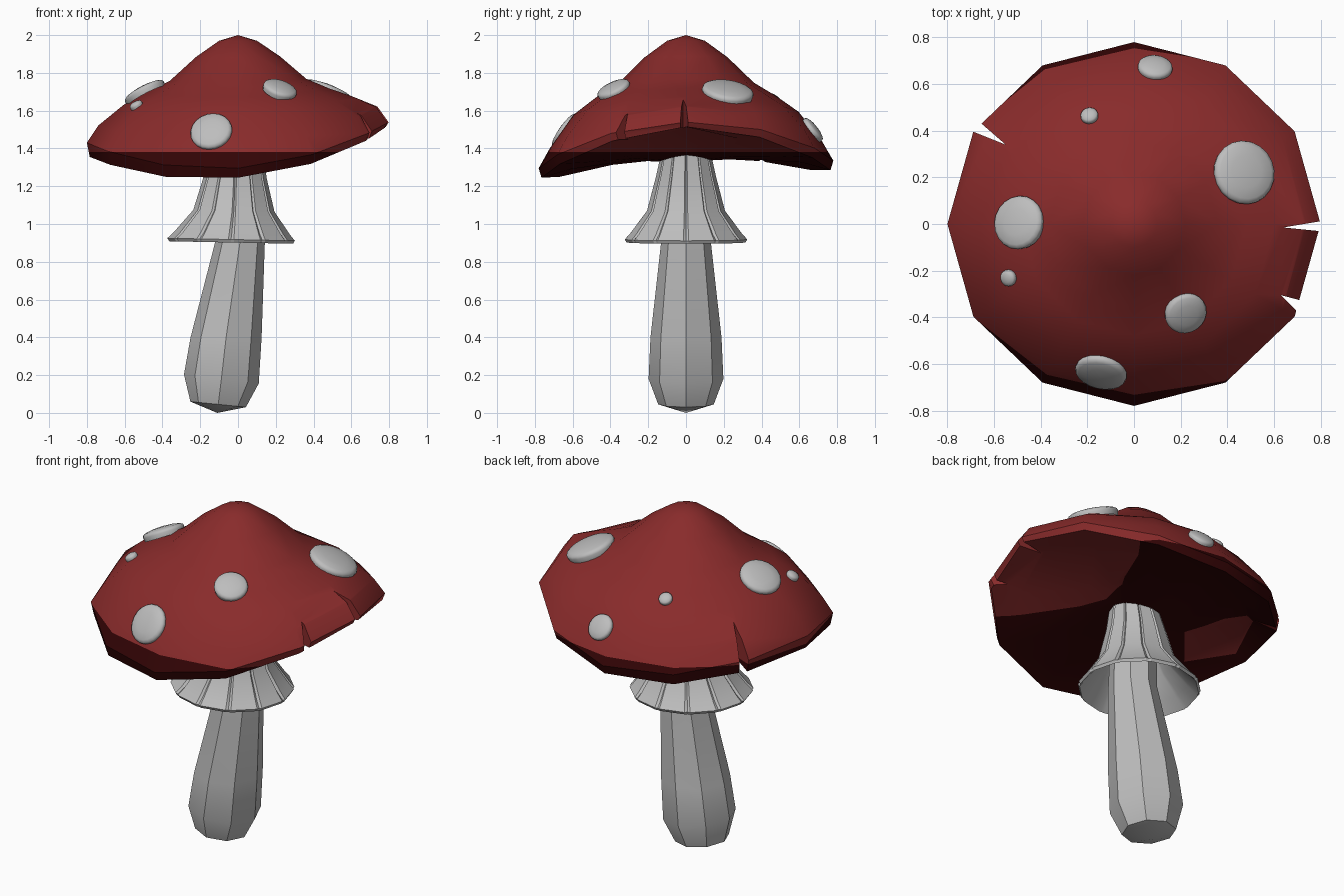
import bpy, bmesh, math
from mathutils import Vector
from mathutils.bvhtree import BVHTree

if "Cube" in bpy.data.objects:
    bpy.data.objects.remove(bpy.data.objects["Cube"])


def material(name, rgb):
    m = bpy.data.materials.new(name)
    m.diffuse_color = (*rgb, 1)
    m.use_nodes = True
    m.node_tree.nodes["Principled BSDF"].inputs["Base Color"].default_value = m.diffuse_color
    return m


RED = material("cap red", (0.25, 0.024, 0.024))
DARK = material("dark red", (0.032, 0.0012, 0.0015))
PALE = material("pale grey", (0.51, 0.51, 0.51))


def add_object(name, bm, *mats):
    bmesh.ops.recalc_face_normals(bm, faces=bm.faces)
    me = bpy.data.meshes.new(name)
    bm.to_mesh(me)
    bm.free()
    for m in mats:
        me.materials.append(m)
    ob = bpy.data.objects.new(name, me)
    bpy.context.collection.objects.link(ob)
    return ob


def loft(rings, start=None, end=None):
    """Skin closed rings; start/end close the ends with a pole point."""
    bm = bmesh.new()
    vs = [[bm.verts.new(p) for p in r] for r in rings]
    n = len(vs[0])
    for a, b in zip(vs, vs[1:]):
        for i in range(n):
            j = (i + 1) % n
            bm.faces.new((a[i], a[j], b[j], b[i]))
    for pole, ring in ((start, vs[0]), (end, vs[-1])):
        if pole:
            p = bm.verts.new(pole)
            for i in range(n):
                bm.faces.new((p, ring[i], ring[(i + 1) % n]))
    return bm


def smooth(ob, angle):
    bpy.ops.object.select_all(action='DESELECT')
    bpy.context.view_layer.objects.active = ob
    ob.select_set(True)
    bpy.ops.object.shade_smooth_by_angle(angle=math.radians(angle))


# Cap: twelve sides, rim warped up at the sides and down at front and back
def warp(a):
    return 0.085 * math.cos(2 * a) + 0.055 * math.cos(a) + 0.02 * math.sin(a)


cap_profile = [  # radius, height, warp, sideways lean, dip of the right diagonals
    (0.10, 1.97, 0, 0, 0), (0.22, 1.885, 0.03, 0, 0), (0.36, 1.755, 0.1, 0, 0),
    (0.48, 1.69, 0.2, 0, 0), (0.60, 1.62, 0.4, 0, 0), (0.73, 1.495, 0.9, 0, 0),
    (0.79, 1.40, 1.0, 0, 0), (0.775, 1.35, 1.0, 0.025, 0.008),
    (0.62, 1.385, 0.9, 0, 0.02), (0.30, 1.365, 0.3, 0, 0.005)]
cap_rings = []
for r, z, k, lean, dip in cap_profile:
    ring = []
    for i in range(12):
        a = i * math.pi / 6
        rr = r + 0.01 * k * math.cos(2 * a)
        drop = dip * (math.cos(4 * a) - 1) if math.cos(a) > 0 else 0
        ring.append((rr * math.cos(a), rr * math.sin(a),
                     z + k * warp(a) + lean * math.cos(a) + drop))
    cap_rings.append(ring)
cap = add_object("cap", loft(cap_rings, (0, 0, 2.0), (0, 0, 1.33)), RED, DARK)

# Notches in the rim: apex and the two outer corners of each wedge
for apex, p, q in [((-0.55, 0.34), (-0.70, 0.40), (-0.665, 0.44)),
                   ((0.64, -0.015), (0.79, 0.01), (0.79, -0.03)),
                   ((0.63, -0.305), (0.705, -0.325), (0.69, -0.365))]:
    ap = Vector(apex)
    tri = [ap] + [ap + (Vector(c) - ap) * 1.6 for c in (p, q)]
    bm = bmesh.new()
    low = [bm.verts.new((v.x, v.y, 1.0)) for v in tri]
    top = [bm.verts.new((v.x, v.y, 2.0)) for v in tri]
    bm.faces.new(low)
    bm.faces.new(top)
    for i in range(3):
        j = (i + 1) % 3
        bm.faces.new((low[i], low[j], top[j], top[i]))
    cutter = add_object("notch_cutter", bm, RED)
    cutter.hide_render = True
    mod = cap.modifiers.new("notch", 'BOOLEAN')
    mod.operation = 'DIFFERENCE'
    mod.solver = 'EXACT'
    mod.object = cutter
    bpy.context.view_layer.objects.active = cap
    bpy.ops.object.modifier_apply(modifier=mod.name)
    bpy.data.objects.remove(cutter)

# Dark colour below a level line on the cap
bm = bmesh.new()
bm.from_mesh(cap.data)
bmesh.ops.triangulate(bm, faces=bm.faces)
bmesh.ops.bisect_plane(bm, geom=bm.verts[:] + bm.edges[:] + bm.faces[:],
                       plane_co=(0, 0, 1.38), plane_no=(0, 0, 1))
for f in bm.faces:
    f.material_index = 1 if f.calc_center_median().z < 1.38 else 0
bvh = BVHTree.FromBMesh(bm)
bm.to_mesh(cap.data)
bm.free()
smooth(cap, 35)

# Spots: low discs with rounded tops lying on the cap
for i, (x, y, r) in enumerate([(-0.49, 0.005, 0.116), (0.47, 0.22, 0.138),
                               (0.22, -0.38, 0.092), (-0.14, -0.63, 0.112),
                               (0.09, 0.665, 0.075), (-0.19, 0.46, 0.038),
                               (-0.535, -0.23, 0.036)]):
    hit, normal, _, _ = bvh.ray_cast(Vector((x, y, 3)), Vector((0, 0, -1)))
    if normal.z < 0:
        normal = -normal
    h = 0.012 + 0.1 * r
    rings = [[(r * s * math.cos(t * math.pi / 10), r * s * math.sin(t * math.pi / 10), z)
              for t in range(20)]
             for s, z in [(0.96, -h), (1, 0), (0.97, 0.5 * h), (0.85, 0.85 * h),
                          (0.5, 1.2 * h)]]
    spot = add_object(f"spot_{i + 1}", loft(rings, None, (0, 0, 1.35 * h)), PALE)
    spot.location = hit + normal * 0.008
    spot.rotation_mode = 'QUATERNION'
    spot.rotation_quaternion = normal.to_track_quat('Z', 'Y')
    smooth(spot, 50)

# Stem: leaning eight-sided post with a blunt point at the foot
stem_rings = []
for cx, z, r, tilt in [(-0.105, 0.045, 0.147, -0.1), (-0.088, 0.18, 0.198, -0.12),
                       (-0.063, 0.40, 0.188, 0), (0.01, 0.90, 0.132, 0),
                       (0.0, 1.36, 0.12, 0)]:
    stem_rings.append([(cx + r * math.cos(i * math.pi / 4),
                        r * math.sin(i * math.pi / 4),
                        z + tilt * r * math.cos(i * math.pi / 4)) for i in range(8)])
stem = add_object("stem", loft(stem_rings, (-0.11, 0, 0.0), (0, 0, 1.36)), PALE)
smooth(stem, 32)

# Collar: flared skirt of twelve panels with narrow grooves between them
collar_rings = []
for cx, z, r, groove in [(0.0, 1.37, 0.138, 0.95), (-0.015, 1.25, 0.166, 0.95),
                         (-0.022, 1.07, 0.215, 0.95), (-0.033, 0.95, 0.308, 0.96),
                         (-0.037, 0.918, 0.338, 0.98), (-0.036, 0.902, 0.328, 0.99),
                         (-0.03, 0.96, 0.27, 1), (-0.02, 1.06, 0.185, 1),
                         (-0.005, 1.18, 0.13, 1)]:
    ring = []
    for i in range(12):
        for d, s in ((-2.5, 1), (0, groove), (2.5, 1)):
            a = math.radians(i * 30 + d)
            ring.append((cx + s * r * math.cos(a), s * r * 0.96 * math.sin(a),
                         z - 0.02 * r * math.cos(a)))
    collar_rings.append(ring)
collar = add_object("collar", loft(collar_rings), PALE)
smooth(collar, 25)
